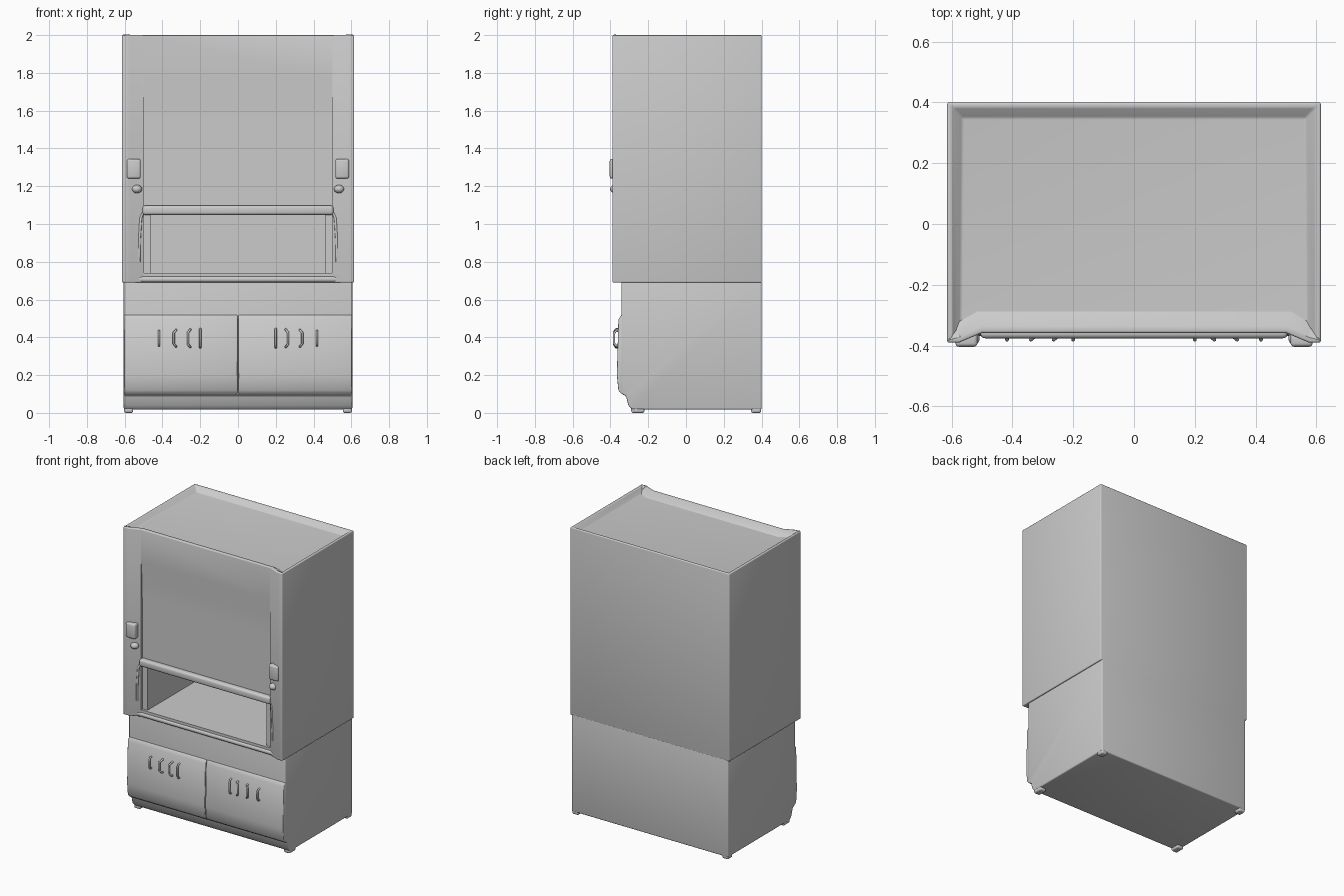
import bpy, bmesh, math
from mathutils import Vector

if "Cube" in bpy.data.objects:
    bpy.data.objects.remove(bpy.data.objects["Cube"])


def finish(name, bm, bevel=0.0, segments=3):
    bmesh.ops.recalc_face_normals(bm, faces=bm.faces[:])
    if bevel:
        edges = [e for e in bm.edges if e.calc_face_angle(0) > math.radians(35)]
        bmesh.ops.bevel(bm, geom=edges, offset=bevel, segments=segments,
                        profile=0.5, affect='EDGES', clamp_overlap=True)
    me = bpy.data.meshes.new(name)
    bm.to_mesh(me)
    bm.free()
    ob = bpy.data.objects.new(name, me)
    bpy.context.collection.objects.link(ob)
    smooth(ob)
    return ob


def smooth(ob):
    bpy.ops.object.select_all(action='DESELECT')
    bpy.context.view_layer.objects.active = ob
    ob.select_set(True)
    bpy.ops.object.shade_smooth_by_angle(angle=math.radians(35))


def extrude(points, direction):
    bm = bmesh.new()
    face = bm.faces.new([bm.verts.new(p) for p in points])
    res = bmesh.ops.extrude_face_region(bm, geom=[face])
    verts = [g for g in res['geom'] if isinstance(g, bmesh.types.BMVert)]
    bmesh.ops.translate(bm, verts=verts, vec=Vector(direction))
    bmesh.ops.recalc_face_normals(bm, faces=bm.faces[:])
    return bm


def side_profile(name, yz, x0, x1, bevel=0.0):
    return finish(name, extrude([(x0, y, z) for y, z in yz], (x1 - x0, 0, 0)), bevel)


def box(name, x0, x1, y0, y1, z0, z1, bevel=0.0):
    return side_profile(name, [(y0, z0), (y1, z0), (y1, z1), (y0, z1)], x0, x1, bevel)


def cut(ob, cutter):
    cutter.hide_render = True
    mod = ob.modifiers.new("cut", 'BOOLEAN')
    mod.operation = 'DIFFERENCE'
    mod.solver = 'EXACT'
    mod.object = cutter
    bpy.context.view_layer.objects.active = ob
    bpy.ops.object.modifier_apply(modifier=mod.name)
    bpy.data.objects.remove(cutter)


def tube(name, points, radius):
    cu = bpy.data.curves.new(name, 'CURVE')
    cu.dimensions = '3D'
    cu.bevel_depth = radius
    cu.bevel_resolution = 3
    cu.use_fill_caps = True
    sp = cu.splines.new('POLY')
    sp.points.add(len(points) - 1)
    for p, co in zip(sp.points, points):
        p.co = (*co, 1)
    ob = bpy.data.objects.new(name, cu)
    bpy.context.collection.objects.link(ob)
    return ob


# Upper housing: plan outline with angled front posts, dished roof
right = [(0.5, -0.358), (0.575, -0.39), (0.615, -0.39), (0.615, 0.4)]
outline = right + [(-x, y) for x, y in reversed(right)]
bm = extrude([(x, y, 0.69) for x, y in outline], (0, 0, 1.31))
top = [f for f in bm.faces if f.normal.z > 0.9]
bmesh.ops.inset_region(bm, faces=top, thickness=0.022)
bmesh.ops.inset_region(bm, faces=top, thickness=0.05, depth=-0.03)
bm.normal_update()
housing = finish("upper_housing", bm, 0.009)

# Sash recess, then the working chamber behind it
cut(housing, side_profile("recess_cutter", [
    (-0.45, 1.78), (-0.3585, 1.78), (-0.349, 1.66), (-0.349, 1.52),
    (-0.342, 1.52), (-0.342, 0.74), (-0.45, 0.74)], -0.498, 0.498))
cut(housing, side_profile("chamber_cutter", [
    (-0.5, 0.74), (0.34, 0.74), (0.34, 1.52), (-0.315, 1.52),
    (-0.315, 1.05), (-0.5, 1.05)], -0.46, 0.46))
smooth(housing)

# Sash handle rail and work surface lip
box("sash_rail", -0.505, 0.505, -0.376, -0.325, 1.048, 1.098, 0.014)
box("sill_lip", -0.56, 0.56, -0.368, -0.33, 0.693, 0.722, 0.012)

# Base cabinet with set-back plinth
side_profile("base_cabinet", [
    (0.4, 0.018), (0.4, 0.7), (-0.342, 0.7), (-0.342, 0.1),
    (-0.318, 0.09), (-0.305, 0.04), (-0.285, 0.018)], -0.605, 0.605, 0.008)

door = [(-0.32, 0.522), (-0.343, 0.518), (-0.358, 0.495), (-0.366, 0.2),
        (-0.358, 0.12), (-0.345, 0.103), (-0.32, 0.1)]
for side, s in (("left", -1), ("right", 1)):
    # Cabinet door
    side_profile(f"door_{side}", door, *sorted((s * 0.003, s * 0.603)), 0.005)
    # Pull handles
    for i, (x, h) in enumerate([(0.2, 0.05), (0.265, 0.048), (0.34, 0.045), (0.418, 0.04)]):
        z, bow = 0.395, 0.012 if i in (1, 2) else 0.0
        tube(f"door_handle_{side}_{i + 1}", [
            (s * (x - bow), -0.355, z + h), (s * (x - bow), -0.372, z + h * 0.95),
            (s * x, -0.381, z + h * 0.65), (s * x, -0.381, z - h * 0.65),
            (s * (x - bow), -0.372, z - h * 0.95), (s * (x - bow), -0.355, z - h)], 0.006)
    # Control plate and knob on each post
    box(f"control_plate_{side}", *sorted((s * 0.515, s * 0.588)), -0.404, -0.355, 1.24, 1.345, 0.012)
    bm = bmesh.new()
    bmesh.ops.create_uvsphere(bm, u_segments=20, v_segments=12, radius=1)
    bmesh.ops.scale(bm, verts=bm.verts, vec=(0.027, 0.026, 0.022))
    bmesh.ops.translate(bm, verts=bm.verts, vec=(s * 0.535, -0.376, 1.185))
    finish(f"control_knob_{side}", bm)
    # Raised service strip beside the opening
    tube(f"service_strip_{side}", [
        (s * 0.505, -0.355, 1.06), (s * 0.515, -0.364, 1.03),
        (s * 0.522, -0.366, 0.92), (s * 0.524, -0.364, 0.8)], 0.007)
    # Feet
    for end, y0, y1 in (("front", -0.29, -0.22), ("back", 0.345, 0.398)):
        box(f"foot_{end}_{side}", *sorted((s * 0.555, s * 0.603)), y0, y1, 0, 0.04, 0.01)
